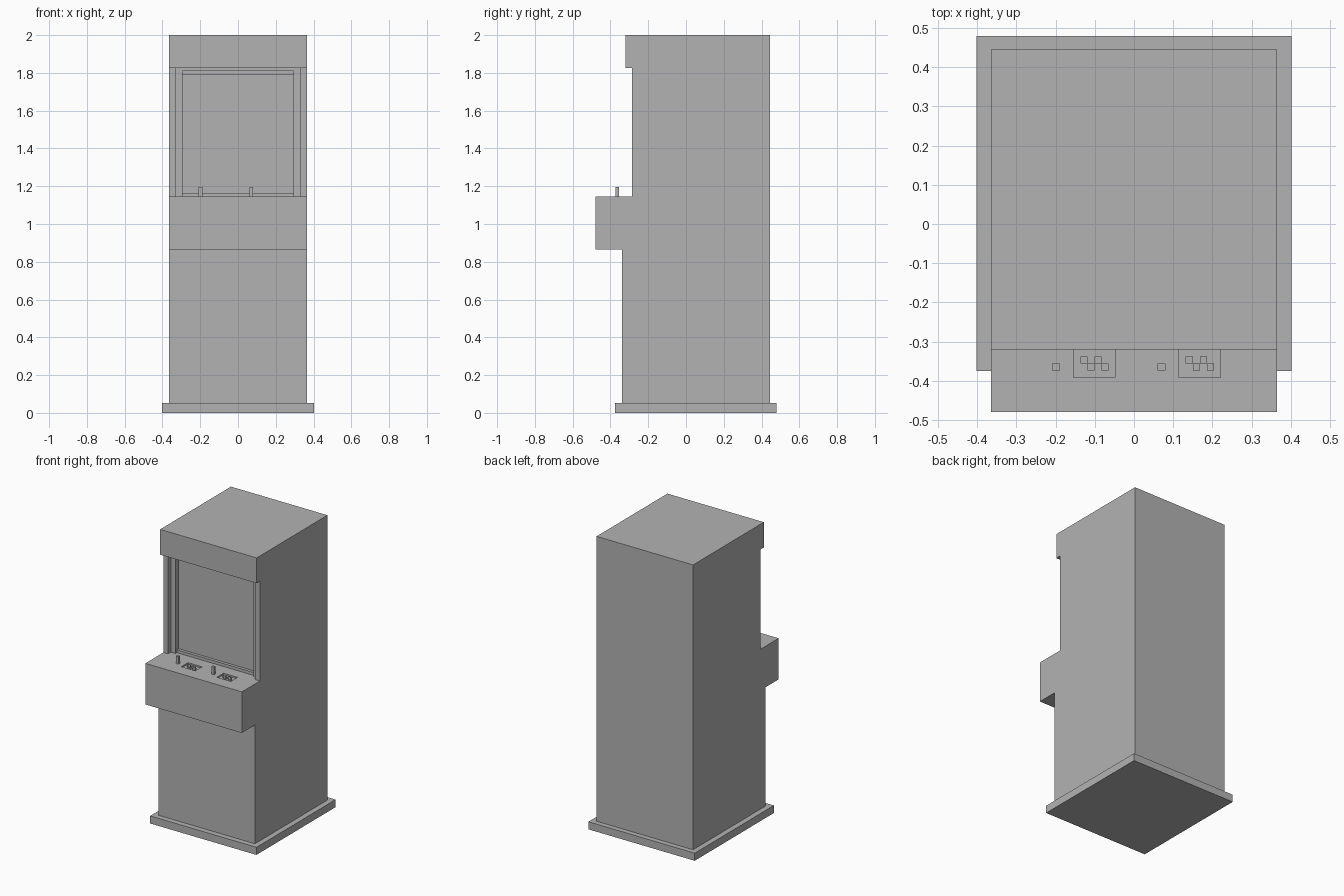
import bpy
import bmesh

if "Cube" in bpy.data.objects:
    bpy.data.objects.remove(bpy.data.objects["Cube"], do_unlink=True)

GREY = (0.45, 0.45, 0.45, 1)
grey = bpy.data.materials.new("plain grey")
grey.use_nodes = True
grey.diffuse_color = GREY
grey.node_tree.nodes["Principled BSDF"].inputs["Base Color"].default_value = GREY


def add_object(name, bm):
    bmesh.ops.recalc_face_normals(bm, faces=bm.faces)
    mesh = bpy.data.meshes.new(name)
    bm.to_mesh(mesh)
    bm.free()
    mesh.materials.append(grey)
    obj = bpy.data.objects.new(name, mesh)
    bpy.context.collection.objects.link(obj)
    return obj


def box(name, x, y, z):
    """Box from its (low, high) extents on each axis."""
    bm = bmesh.new()
    bmesh.ops.create_cube(bm, size=1)
    for v in bm.verts:
        v.co = [span[0] if c < 0 else span[1] for c, span in zip(v.co, (x, y, z))]
    return add_object(name, bm)


def extrude_profile(name, profile, half_width):
    """Side outline in (y, z), extruded across x."""
    bm = bmesh.new()
    face = bm.faces.new([bm.verts.new((-half_width, y, z)) for y, z in profile])
    ext = bmesh.ops.extrude_face_region(bm, geom=[face])["geom"]
    for v in ext:
        if isinstance(v, bmesh.types.BMVert):
            v.co.x = half_width
    return add_object(name, bm)


def cut(target, x, y, z):
    """Carve a box-shaped recess and discard the cutter."""
    cutter = box("recess_cutter", x, y, z)
    cutter.hide_render = True
    mod = target.modifiers.new("recess", 'BOOLEAN')
    mod.operation = 'DIFFERENCE'
    mod.solver = 'EXACT'
    mod.object = cutter
    bpy.context.view_layer.objects.active = target
    bpy.ops.object.modifier_apply(modifier=mod.name)
    bpy.data.objects.remove(cutter, do_unlink=True)


HALF, BACK, PANEL_TOP, HEADER = 0.365, 0.445, 1.145, 1.827

# Plinth
box("plinth", (-0.402, 0.402), (-0.375, 0.48), (0, 0.052))

# Cabinet with control shelf and overhanging header
cabinet = extrude_profile("cabinet", [
    (BACK, 0.052), (BACK, 2), (-0.32, 2), (-0.32, HEADER), (-0.285, HEADER),
    (-0.285, PANEL_TOP), (-0.48, PANEL_TOP), (-0.48, 0.864),
    (-0.338, 0.864), (-0.338, 0.052)], HALF)

# Stepped screen recess
cut(cabinet, (-0.33, 0.33), (-0.3, -0.255), (PANEL_TOP, HEADER))
cut(cabinet, (-0.295, 0.295), (-0.3, -0.22), (PANEL_TOP, 1.81))
for name, z in (("lower", (PANEL_TOP, 1.165)), ("upper", (1.79, 1.81))):
    box(name + "_screen_trim", (-0.295, 0.295), (-0.24, -0.22), z)

# Two player stations: a stick and a sunken tray of buttons
for side, stick_x in (("right", -0.199), ("left", 0.07)):
    box(side + "_joystick", (stick_x - 0.01, stick_x + 0.01),
        (-0.374, -0.356), (PANEL_TOP, 1.197))
    tray = stick_x + 0.098
    cut(cabinet, (tray - 0.053, tray + 0.053), (-0.392, -0.32),
        (PANEL_TOP - 0.01, PANEL_TOP + 0.01))
    for i in range(4):
        bx = tray + (i - 1.5) * 0.018
        by = -0.347 if i % 2 == 0 else -0.365
        box(f"{side}_button_{i + 1}", (bx - 0.009, bx + 0.009),
            (by - 0.009, by + 0.009), (PANEL_TOP - 0.01, PANEL_TOP))
